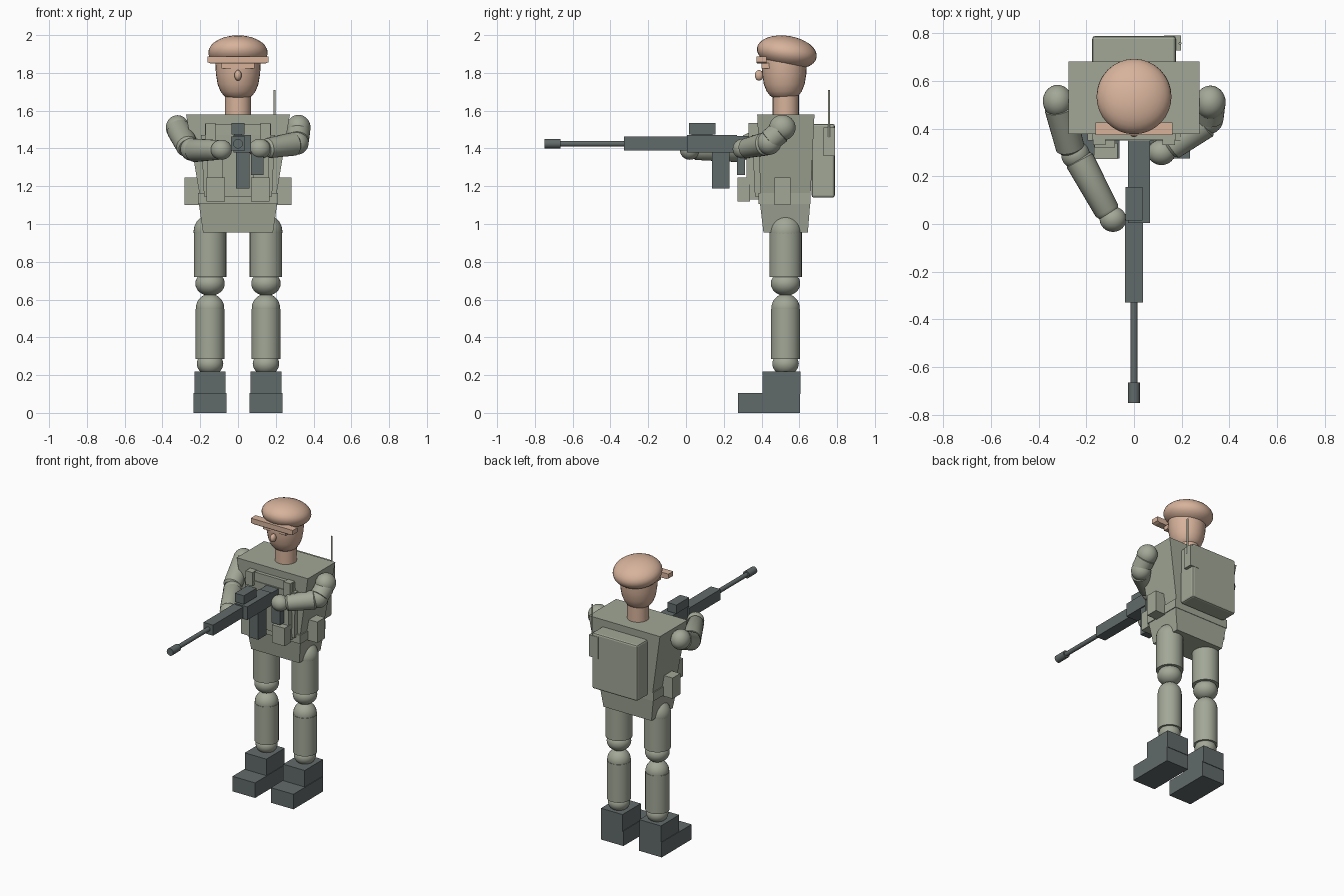
import bpy, bmesh, math
from mathutils import Vector, Matrix

if "Cube" in bpy.data.objects:
    bpy.data.objects.remove(bpy.data.objects["Cube"])


def material(name, rgb):
    m = bpy.data.materials.new(name)
    m.diffuse_color = (*rgb, 1)
    m.use_nodes = True
    m.node_tree.nodes["Principled BSDF"].inputs["Base Color"].default_value = m.diffuse_color
    return m


GREEN = material("grey green cloth", (0.36, 0.39, 0.31))
DARK = material("dark grey", (0.12, 0.145, 0.143))
SKIN = material("skin tan", (0.68, 0.45, 0.33))


def finish(name, bm, mat, smooth=True):
    bmesh.ops.recalc_face_normals(bm, faces=bm.faces)
    me = bpy.data.meshes.new(name)
    bm.to_mesh(me)
    bm.free()
    me.materials.append(mat)
    ob = bpy.data.objects.new(name, me)
    bpy.context.collection.objects.link(ob)
    if smooth:
        bpy.ops.object.select_all(action='DESELECT')
        ob.select_set(True)
        bpy.context.view_layer.objects.active = ob
        bpy.ops.object.shade_smooth_by_angle(angle=math.radians(35))
    return ob


def loft(name, sections, mat):
    """Rectangular sections (z, x0, x1, y0, y1) joined from bottom to top."""
    bm = bmesh.new()
    rings = [[bm.verts.new(p) for p in ((a, c, z), (b, c, z), (b, d, z), (a, d, z))]
             for z, a, b, c, d in sections]
    bm.faces.new(rings[0])
    bm.faces.new(rings[-1])
    for r, s in zip(rings, rings[1:]):
        for i in range(4):
            j = (i + 1) % 4
            bm.faces.new((r[i], r[j], s[j], s[i]))
    return finish(name, bm, mat, False)


def box(name, x0, x1, y0, y1, z0, z1, mat, bevel=0):
    ob = loft(name, [(z0, x0, x1, y0, y1), (z1, x0, x1, y0, y1)], mat)
    if bevel:
        mod = ob.modifiers.new("soft edges", 'BEVEL')
        mod.width, mod.segments = bevel, 2
    return ob


def ball(name, centre, radii, mat, tilt=0):
    bm = bmesh.new()
    m = (Matrix.Translation(centre) @ Matrix.Rotation(tilt, 4, 'X')
         @ Matrix.Diagonal((*radii, 1)))
    bmesh.ops.create_uvsphere(bm, u_segments=32, v_segments=16, radius=1, matrix=m)
    return finish(name, bm, mat)


def rod(name, a, b, profile, mat, sides=28):
    """Revolve (fraction along a-b, radius) points around the line a-b."""
    a, b = Vector(a), Vector(b)
    q = (b - a).to_track_quat('Z', 'Y')
    bm = bmesh.new()
    rings = []
    for t, r in profile:
        c = a.lerp(b, t)
        rings.append([bm.verts.new(c + q @ Vector((
            r * math.cos(k * math.tau / sides), r * math.sin(k * math.tau / sides), 0)))
            for k in range(sides)])
    for r, s in zip(rings, rings[1:]):
        for i in range(sides):
            j = (i + 1) % sides
            bm.faces.new((r[i], r[j], s[j], s[i]))
    bm.faces.new(rings[0])
    bm.faces.new(rings[-1])
    return finish(name, bm, mat)


def tube(name, a, b, r, mat):
    return rod(name, a, b, [(0, r), (1, r)], mat)


def sleeve(name, a, b, r0, r1):
    """Limb cylinder with softly rounded ends."""
    return rod(name, a, b, [(0, r0 * .8), (.06, r0), (.94, r1), (1, r1 * .8)], GREEN)


# Legs and boots
for side, s in (("left", 1), ("right", -1)):
    x = s * 0.148
    box(side + "_boot_foot", x - .087, x + .087, .275, .603, 0, .105, DARK)
    box(side + "_boot_ankle", x - .083, x + .083, .405, .607, .10, .22, DARK)
    ball(side + "_ankle", (x, .527, .26), (.07, .07, .06), GREEN)
    tube(side + "_shin", (x, .527, .285), (x, .527, .55), .077, GREEN)
    ball(side + "_shin_top", (x, .527, .555), (.075, .075, .075), GREEN)
    ball(side + "_knee", (x, .527, .685), (.078, .078, .065), GREEN)
    tube(side + "_thigh", (x, .527, .72), (x, .527, .955), .086, GREEN)
    ball(side + "_hip", (x, .527, .96), (.087, .086, .09), GREEN)

# Pelvis, belt and torso
loft("pelvis", [(.955, -.185, .185, .41, .645), (1.105, -.207, .207, .392, .657)], GREEN)
box("belt", -.212, .212, .383, .66, 1.105, 1.165, GREEN)
loft("torso", [(1.165, -.205, .205, .395, .66), (1.58, -.275, .275, .377, .68)], GREEN)

# Chest vest, shoulder straps and pouches
loft("chest_vest", [(1.145, -.18, .18, .365, .41), (1.47, -.195, .195, .35, .41)], GREEN)
box("chest_band", -.175, .175, .355, .39, 1.47, 1.53, GREEN)
for side, s in (("left", 1), ("right", -1)):
    def span(a, b):
        return (a, b) if s > 0 else (-b, -a)
    box(side + "_chest_strap", *span(.12, .172), .33, .39, 1.44, 1.535, GREEN)
    box(side + "_chest_pouch", *span(.08, .165), .32, .39, 1.21, 1.38, GREEN)
    box(side + "_belt_pouch", *span(.07, .168), .273, .34, 1.12, 1.245, GREEN)
    box(side + "_belt_pouch_backing", *span(.075, .16), .33, .39, 1.13, 1.21, GREEN)
    box(side + "_hip_pouch", *span(.2, .284), .468, .553, 1.10, 1.245, GREEN)

# Backpack with radio
box("backpack", -.175, .175, .665, .788, 1.14, 1.53, GREEN, .012)
box("radio_pouch", .125, .196, .727, .79, 1.36, 1.51, GREEN)
tube("antenna", (.193, .757, 1.46), (.193, .757, 1.71), .006, GREEN)

# Neck, head and cap
tube("neck", (0, .528, 1.56), (0, .528, 1.70), .069, SKIN)
rod("head", (0, .52, 1.665), (0, .52, 1.90),
    [(0, .052), (.06, .075), (.16, .093), (.32, .108), (.55, .117), (.8, .12), (1, .118)], SKIN)
ball("nose", (0, .387, 1.787), (.019, .023, .028), SKIN)
ball("cap_crown", (0, .534, 1.908), (.157, .16, .088), SKIN, -.16)
loft("cap_brim", [(1.85, -.145, .145, .375, .425), (1.857, -.162, .162, .372, .425),
                  (1.888, -.162, .162, .372, .425)], SKIN)
box("cap_band", -.088, .088, .40, .46, 1.822, 1.852, SKIN)

# Right arm reaching forward under the handguard
ball("right_shoulder", (-.32, .515, 1.51), (.062, .068, .066), GREEN)
sleeve("right_upper_arm", (-.315, .50, 1.50), (-.265, .31, 1.405), .064, .06)
ball("right_elbow", (-.245, .29, 1.395), (.06, .06, .06), GREEN)
sleeve("right_forearm", (-.235, .28, 1.39), (-.105, .04, 1.392), .062, .053)
ball("right_hand", (-.088, .02, 1.393), (.056, .053, .053), GREEN)

# Left arm folded back to the trigger
ball("left_shoulder", (.32, .51, 1.51), (.064, .07, .068), GREEN)
sleeve("left_upper_arm", (.32, .50, 1.49), (.315, .44, 1.44), .062, .06)
ball("left_elbow", (.31, .44, 1.43), (.064, .064, .064), GREEN)
sleeve("left_forearm", (.305, .425, 1.425), (.15, .315, 1.40), .062, .053)
ball("left_hand", (.115, .30, 1.398), (.058, .053, .053), GREEN)

# Rifle
tube("rifle_muzzle", (0, -.75, 1.425), (0, -.665, 1.425), .025, DARK)
tube("rifle_barrel", (0, -.67, 1.425), (0, -.32, 1.425), .015, DARK)
box("rifle_handguard", -.037, .037, -.328, .02, 1.388, 1.462, DARK)
box("rifle_receiver", -.025, .068, .005, .27, 1.378, 1.47, DARK)
box("rifle_stock", -.025, .068, .27, .36, 1.378, 1.465, DARK)
box("rifle_sight", -.035, .035, .015, .155, 1.475, 1.535, DARK)
box("rifle_sight_mount", -.02, .02, .03, .14, 1.46, 1.48, DARK)
box("rifle_magazine", -.01, .06, .137, .23, 1.188, 1.385, DARK)
box("rifle_grip", .068, .135, .27, .312, 1.26, 1.385, DARK)
